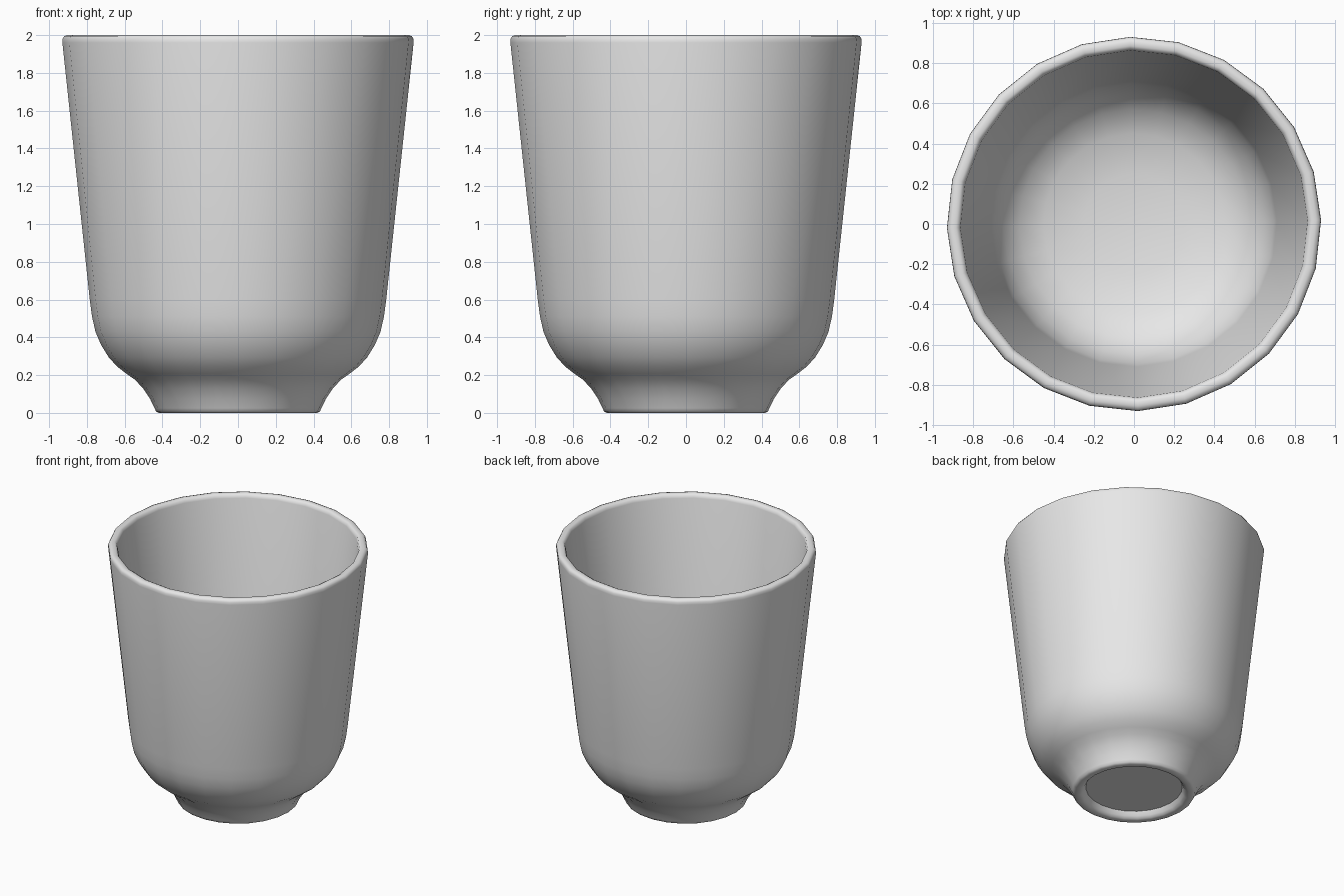
import bpy, math

cube = bpy.data.objects.get("Cube")
if cube:
    bpy.data.objects.remove(cube, do_unlink=True)

SIDES = 24
TURN = math.radians(1.2)


def make_material(name, colour):
    mat = bpy.data.materials.new(name)
    mat.use_nodes = True
    mat.diffuse_color = colour
    mat.node_tree.nodes["Principled BSDF"].inputs["Base Color"].default_value = colour
    return mat


def lathe(name, profile, mat):
    """Spin a (radius, height) profile that starts and ends on the axis."""
    verts, faces = [], []
    rings = profile[1:-1]
    for r, z in rings:
        for i in range(SIDES):
            a = TURN + math.tau * i / SIDES
            verts.append((r * math.cos(a), r * math.sin(a), z))
    first, last = len(verts), len(verts) + 1
    verts += [(0, 0, profile[0][1]), (0, 0, profile[-1][1])]
    top = (len(rings) - 1) * SIDES
    for i in range(SIDES):
        j = (i + 1) % SIDES
        faces.append((first, j, i))
        faces.append((last, top + i, top + j))
        for k in range(0, top, SIDES):
            faces.append((k + i, k + j, k + SIDES + j, k + SIDES + i))
    mesh = bpy.data.meshes.new(name)
    mesh.from_pydata(verts, [], faces)
    mesh.materials.append(mat)
    obj = bpy.data.objects.new(name, mesh)
    bpy.context.collection.objects.link(obj)
    bpy.context.view_layer.objects.active = obj
    obj.select_set(True)
    bpy.ops.object.shade_smooth_by_angle(angle=math.radians(45))
    return obj


# Recessed underside and rounded foot ring
foot = [(0, .05), (.345, .05), (.36, .02), (.375, .005), (.39, 0),
        (.42, 0), (.434, .008), (.442, .025)]
# Flared foot running into the rounded lower body
body = [(.466, .075), (.503, .13), (.545, .175), (.59, .207), (.64, .245),
        (.685, .295), (.725, .36), (.755, .43), (.773, .51), (.785, .6)]
# Rounded lip
lip = [(.93, 1.96), (.929, 1.98), (.921, 1.994), (.905, 2),
       (.885, 2), (.87, 1.992), (.863, 1.97)]
# Straight inner wall and bowl-shaped floor
inside = [(.71, .57), (.695, .5), (.65, .4), (.57, .31), (.45, .25),
          (.25, .215), (0, .205)]

lathe("cup", foot + body + lip + inside, make_material("grey ceramic", (.8, .8, .8, 1)))
